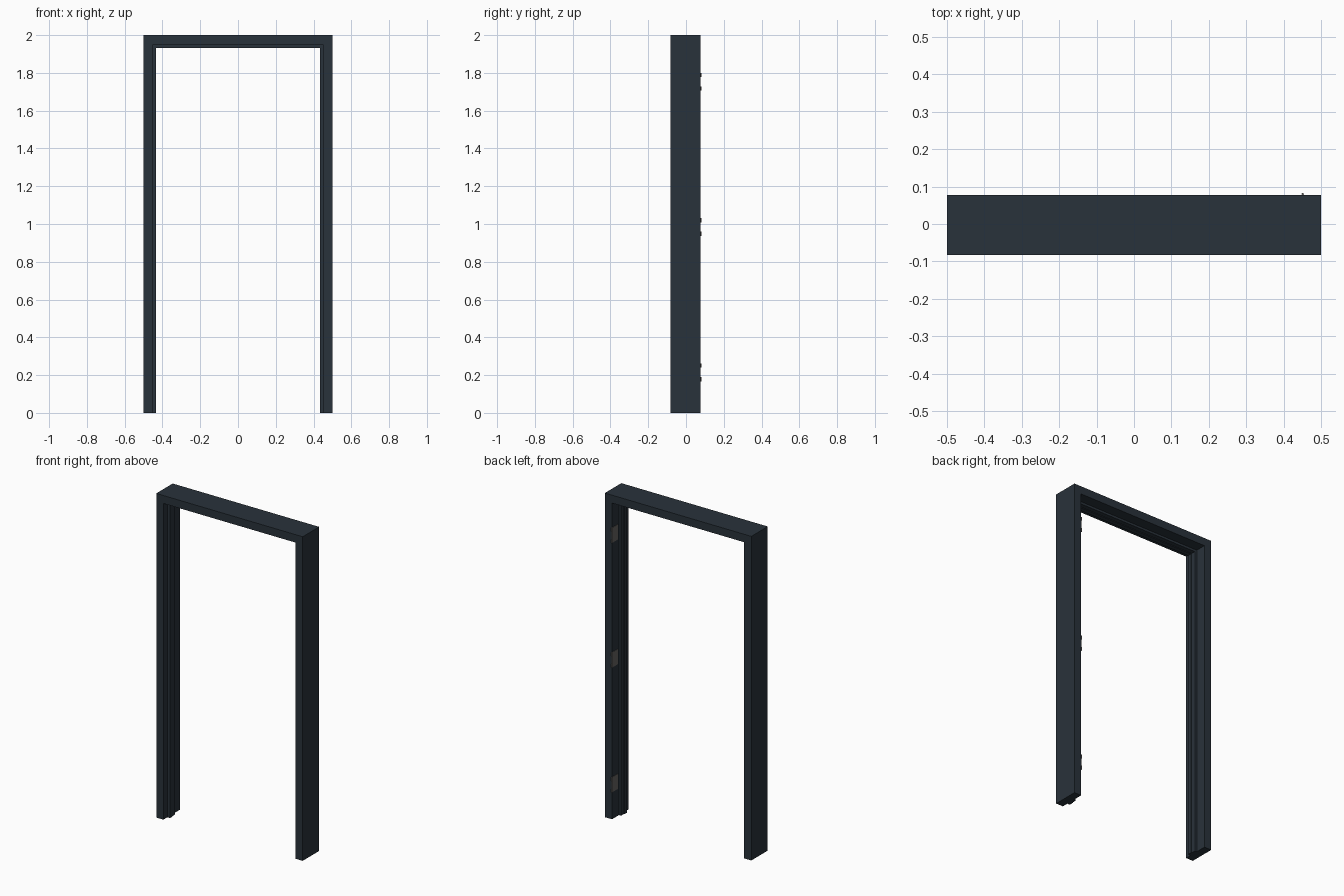
import bpy, bmesh, math

if "Cube" in bpy.data.objects:
    bpy.data.objects.remove(bpy.data.objects["Cube"])

Y0, Y1 = -0.083, 0.077      # front and back of the frame
FACE, STOP, LIP = 0.049, 0.063, 0.067


def material(name, color):
    m = bpy.data.materials.new(name)
    m.diffuse_color = (*color, 1)
    m.use_nodes = True
    m.node_tree.nodes["Principled BSDF"].inputs["Base Color"].default_value = m.diffuse_color
    return m


def link(name, bm, mat):
    bmesh.ops.recalc_face_normals(bm, faces=bm.faces)
    me = bpy.data.meshes.new(name)
    bm.to_mesh(me)
    bm.free()
    me.materials.append(mat)
    ob = bpy.data.objects.new(name, me)
    bpy.context.collection.objects.link(ob)
    return ob


paint = material("dark_paint", (0.022, 0.032, 0.043))
steel = material("hinge_steel", (0.13, 0.125, 0.12))

# Frame: jamb section (inset from outer edge, y) swept with mitred corners
section = [(0, Y0), (FACE, Y0), (FACE, -0.045), (LIP, -0.045), (LIP, -0.018),
           (STOP, -0.018), (STOP, 0.010), (FACE, 0.010), (FACE, Y1), (0, Y1)]
bm = bmesh.new()
rings = []
for side, top in ((-1, False), (-1, True), (1, True), (1, False)):
    rings.append([bm.verts.new((side * (0.5 - d), y, 2 - d if top else 0))
                  for d, y in section])
n = len(section)
for a, b in zip(rings, rings[1:]):
    for i in range(n):
        j = (i + 1) % n
        bm.faces.new((a[i], a[j], b[j], b[i]))
bm.faces.new(rings[0])
bm.faces.new(rings[-1])
link("door_frame", bm, paint)


# Hinges: leaf plate on the rebate with two knuckles at the back edge
def hinge(name, z):
    bm = bmesh.new()
    x = 0.5 - FACE
    leaf = bmesh.ops.create_cube(bm, size=1)["verts"]
    for v in leaf:
        v.co.x = x + v.co.x * 0.004
        v.co.y = 0.0495 + v.co.y * 0.057
        v.co.z = z + v.co.z * 0.094
    for dz in (-0.036, 0.036):
        k = bmesh.ops.create_cone(bm, cap_ends=True, segments=12, radius1=0.003,
                                  radius2=0.003, depth=0.022)["verts"]
        bmesh.ops.translate(bm, verts=k, vec=(x, 0.080, z + dz))
    link(name, bm, steel)


for label, z in (("lower", 0.214), ("middle", 0.984), ("upper", 1.753)):
    hinge(label + "_hinge", z)
